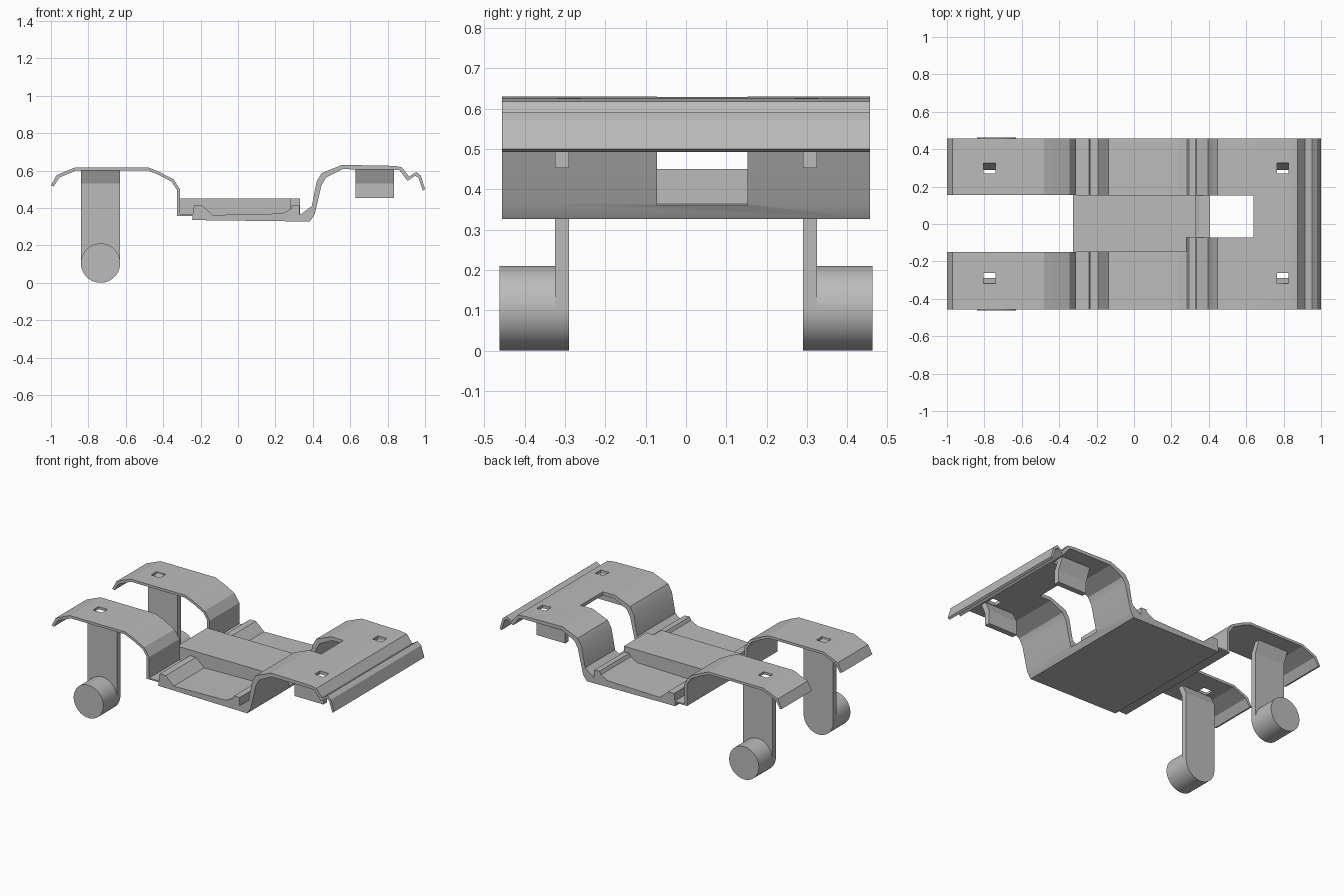
import bpy
import bmesh
from math import radians

if "Cube" in bpy.data.objects:
    bpy.data.objects.remove(bpy.data.objects["Cube"])

grey = bpy.data.materials.new("light grey")
grey.use_nodes = True
grey.diffuse_color = (0.5, 0.5, 0.5, 1)
grey.node_tree.nodes["Principled BSDF"].inputs["Base Color"].default_value = (0.5, 0.5, 0.5, 1)


def finish(name, bm):
    bmesh.ops.recalc_face_normals(bm, faces=bm.faces)
    mesh = bpy.data.meshes.new(name)
    bm.to_mesh(mesh)
    bm.free()
    mesh.materials.append(grey)
    obj = bpy.data.objects.new(name, mesh)
    bpy.context.collection.objects.link(obj)
    return obj


def extrude(name, points, low, high, axis="y"):
    """Extrude a closed profile: (x, z) along y, or (y, z) along x."""
    bm = bmesh.new()
    verts = [bm.verts.new((a, low, z) if axis == "y" else (low, a, z)) for a, z in points]
    face = bm.faces.new(verts)
    moved = bmesh.ops.extrude_face_region(bm, geom=[face])["geom"]
    step = (0, high - low, 0) if axis == "y" else (high - low, 0, 0)
    bmesh.ops.translate(bm, vec=step, verts=[v for v in moved if isinstance(v, bmesh.types.BMVert)])
    return finish(name, bm)


def box(name, x0, x1, y0, y1, z0, z1):
    return extrude(name, [(x0, z0), (x1, z0), (x1, z1), (x0, z1)], y0, y1)


def activate(obj):
    bpy.ops.object.select_all(action="DESELECT")
    obj.select_set(True)
    bpy.context.view_layer.objects.active = obj


def cut(obj, *bounds):
    cutter = box("cutter", *bounds)
    cutter.hide_render = True
    mod = obj.modifiers.new("cut", "BOOLEAN")
    mod.operation, mod.solver, mod.object = "DIFFERENCE", "EXACT", cutter
    activate(obj)
    bpy.ops.object.modifier_apply(modifier=mod.name)
    bpy.data.objects.remove(cutter)


def smooth(obj):
    activate(obj)
    bpy.ops.object.shade_smooth_by_angle(angle=radians(22))


FRONT, BACK = -0.457, 0.457

# Two thin arches on the right, each running down to the tray
arch_top = [(-1, .52), (-.97, .575), (-.87, .617), (-.48, .617), (-.42, .592),
            (-.345, .553), (-.31, .50), (-.31, .367), (-.235, .367)]
arch_under = [(-.235, .358), (-.327, .358), (-.327, .497), (-.355, .54), (-.425, .577),
              (-.485, .601), (-.865, .601), (-.955, .562), (-.985, .515)]
for name, y0, y1, hole in (("front_arch", FRONT, -.15, -.29), ("back_arch", .155, BACK, .298)):
    arch = extrude(name, arch_top + arch_under, y0, y1)
    cut(arch, -.805, -.74, hole - .028, hole + .028, .5, .7)
    smooth(arch)

# Tray floor with its two raised rails
tray = extrude("tray", [(-.245, .335), (.385, .327), (.385, .35), (.33, .365), (.33, .413),
                        (.293, .415), (.283, .395), (.235, .37), (-.135, .362),
                        (-.192, .414), (-.235, .414)], FRONT, BACK)

# Left deck: wall, raised top and folded lip
deck_top = [(.33, .362), (.395, .41), (.42, .54), (.447, .586), (.555, .63), (.83, .625),
            (.875, .618), (.915, .568), (.953, .592), (.978, .572), (1, .50)]
deck_under = [(.988, .492), (.965, .562), (.948, .572), (.906, .545), (.863, .602),
              (.83, .605), (.56, .607), (.47, .562), (.446, .52), (.41, .365), (.385, .327),
              (.33, .335)]
deck = extrude("deck", deck_top + deck_under, FRONT, BACK)
cut(deck, .335, .64, -.072, .153, .36, .8)
for y in (-.29, .298):
    cut(deck, .765, .827, y - .028, y + .028, .5, .7)
smooth(deck)

# Raised centre block, notched at one corner
box("centre_block", -.327, .28, -.15, .155, .358, .45)
box("centre_block_end", .28, .332, -.072, .155, .345, .45)

# Bent legs, feet and short tabs, mirrored front to back
for name, s in (("front", -1), ("back", 1)):
    for part, x0, x1, bottom in (("leg", -.84, -.63, .106), ("tab", .628, .833, .453)):
        bent = [(.29, bottom), (.29, .54), (.325, .61), (.36, .61), (.325, .53), (.325, bottom)]
        extrude(f"{name}_{part}", [(s * y, z) for y, z in bent], x0, x1, "x")
    bpy.ops.mesh.primitive_cylinder_add(vertices=64, radius=.105, depth=.173,
                                        location=(-.735, s * .3765, .105),
                                        rotation=(radians(90), 0, 0))
    foot = bpy.context.object
    foot.name = f"{name}_foot"
    foot.data.materials.append(grey)
    smooth(foot)
